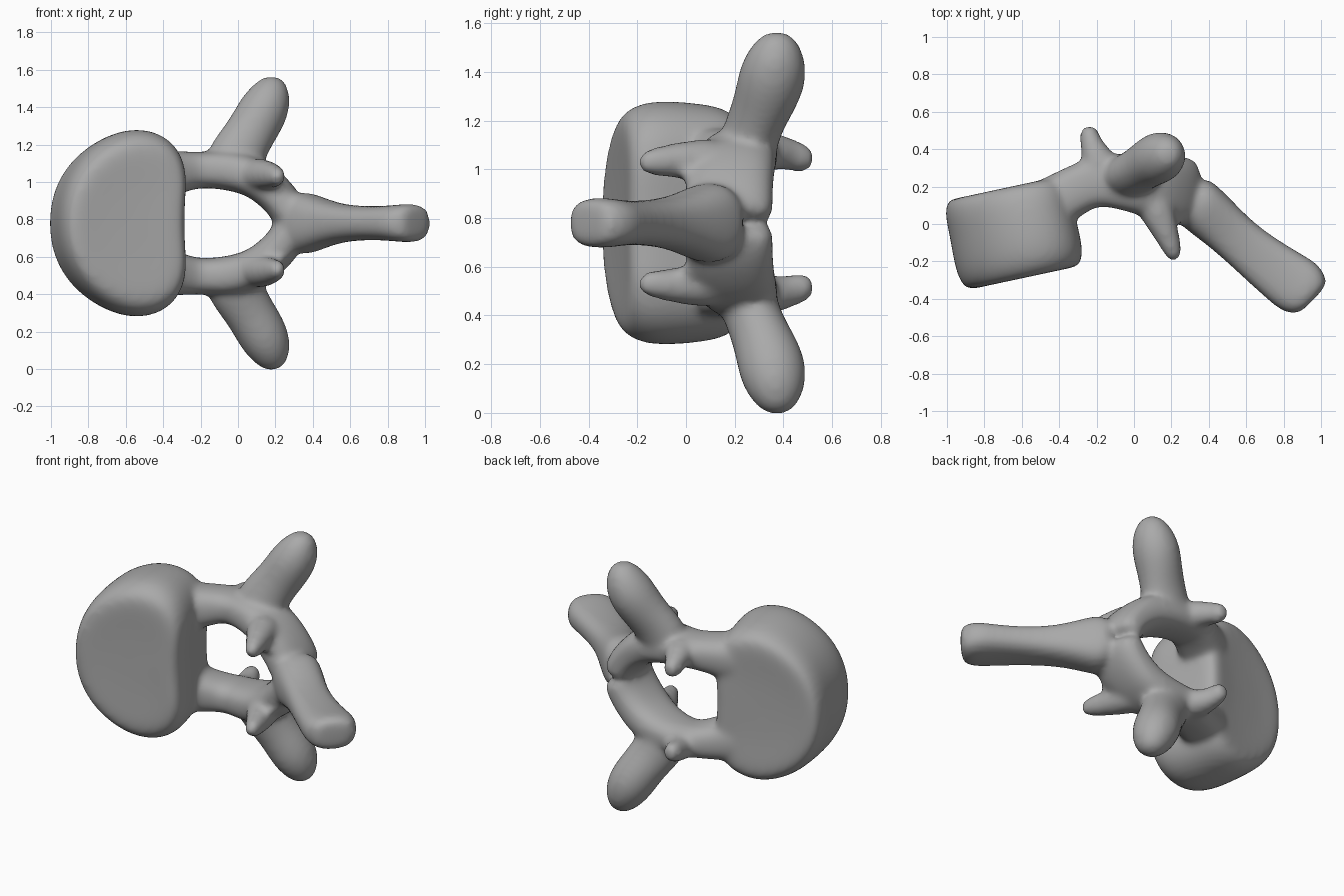
import bpy, bmesh, math
from mathutils import Vector

if "Cube" in bpy.data.objects:
    bpy.data.objects.remove(bpy.data.objects["Cube"])

MID = 0.78          # height of the mirror plane
bm = bmesh.new()


def skin(rings):
    """Join rings of points into a closed solid."""
    rows = [[bm.verts.new(p) for p in ring] for ring in rings]
    n = len(rows[0])
    for a, b in zip(rows, rows[1:]):
        for i in range(n):
            j = (i + 1) % n
            bm.faces.new((a[i], a[j], b[j], b[i]))
    bm.faces.new(rows[0])
    bm.faces.new(rows[-1])


def limb(path, side, power=2.0, flip=1, n=20):
    """Loft superellipses along (x, y, z, half width, half thickness)."""
    pts = [Vector(p[:3]) for p in path]
    rings = []
    for i, p in enumerate(path):
        t = (pts[min(i + 1, len(pts) - 1)] - pts[max(i - 1, 0)]).normalized()
        s = Vector(side)
        s = (s - t * s.dot(t)).normalized()
        o = t.cross(s)
        ring = []
        for k in range(n):
            a = math.tau * k / n
            c, d = math.cos(a), math.sin(a)
            u = math.copysign(abs(c) ** (2 / power), c) * p[3]
            v = math.copysign(abs(d) ** (2 / power), d) * p[4]
            q = pts[i] + s * u + o * v
            ring.append((q.x, q.y, MID + flip * q.z))
        rings.append(ring)
    skin(rings)


# Thick rounded disc with one flattened side
half = [(-.36, 0), (-.345, .14), (-.3, .26), (-.22, .37), (-.1, .46),
        (.04, .51), (.18, .495), (.285, .42), (.335, .29), (.325, .14), (.318, 0)]
outline = half + [(u, -w) for u, w in half[-2:0:-1]]
along, through = Vector((.98, .21, 0)), Vector((-.21, .98, 0))
centre = Vector((-.63, -.045, MID))
rings = []
for t, su, sw in [(-.24, .4, .4), (-.25, .8, .76), (-.235, .93, .89),
                  (-.16, 1, .985), (-.05, 1, 1), (.07, .985, .98),
                  (.17, .99, .95), (.235, .93, .88), (.25, .82, .76),
                  (.235, .4, .4)]:
    rings.append([centre + along * u * su + through * t + Vector((0, 0, w * sw))
                  for u, w in outline])
skin(rings)

# Long flat blade flaring out of the arch
limb([(.275, .165, 0, .13, .1), (.33, .115, 0, .145, .18),
      (.41, .045, 0, .14, .15), (.5, -.035, 0, .13, .115),
      (.6, -.125, 0, .13, .095), (.74, -.235, 0, .145, .09),
      (.85, -.315, 0, .16, .098), (.905, -.35, 0, .155, .105),
      (.95, -.385, 0, .125, .1), (.965, -.4, 0, .09, .075)],
     (.64, .77, 0), 2.6)

for f in (1, -1):
    # Bridge and sloping plate around the central opening
    limb([(-.55, .06, .24, .14, .16), (-.38, .14, .26, .14, .13),
          (-.28, .2, .28, .13, .105), (-.18, .235, .285, .14, .095),
          (-.04, .225, .285, .155, .11), (.1, .2, .245, .17, .11),
          (.2, .18, .16, .18, .105), (.265, .175, .08, .185, .1),
          (.29, .17, 0, .185, .095)], (0, 1, 0), 2.6, f)
    # Bulbous side process
    limb([(-.05, .24, .26, .13, .16), (0, .27, .38, .115, .15),
          (.065, .315, .48, .125, .135), (.13, .355, .59, .145, .14),
          (.172, .37, .68, .125, .12), (.19, .375, .75, .085, .08),
          (.195, .375, .785, .035, .035)], (0, 1, 0), 2, f)
    # Front-facing joint prong
    limb([(.08, .16, .25, .11, .1), (.135, .04, .26, .09, .085),
          (.18, -.07, .255, .065, .07), (.21, -.15, .25, .05, .055),
          (.223, -.195, .245, .03, .035)], (1, 0, 0), 2, f)
    # Small ridge beside the prong
    limb([(.18, .1, .19, .07, .05), (.24, -.02, .19, .04, .035)],
         (1, 0, 0), 2, f, 8)
    # Back-facing joint prong
    limb([(-.15, .24, .28, .13, .1), (-.195, .35, .3, .09, .08),
          (-.23, .43, .28, .06, .065), (-.241, .49, .26, .053, .06),
          (-.245, .525, .255, .03, .035)], (1, 0, 0), 2, f)

bmesh.ops.recalc_face_normals(bm, faces=bm.faces)
mesh = bpy.data.meshes.new("vertebra")
bm.to_mesh(mesh)
bm.free()
bone = bpy.data.objects.new("vertebra", mesh)
bpy.context.collection.objects.link(bone)

# Plain grey material
grey = bpy.data.materials.new("bone_grey")
grey.use_nodes = True
colour = (.4, .4, .4, 1)
grey.diffuse_color = colour
grey.node_tree.nodes["Principled BSDF"].inputs["Base Color"].default_value = colour
mesh.materials.append(grey)

# Round each part, fuse the overlaps and soften the joins
rounded = bone.modifiers.new("rounded", 'SUBSURF')
rounded.levels = rounded.render_levels = 2
fuse = bone.modifiers.new("fuse", 'REMESH')
fuse.mode = 'VOXEL'
fuse.voxel_size = .016
fuse.use_smooth_shade = True
soften = bone.modifiers.new("soften", 'SMOOTH')
soften.factor = .5
soften.iterations = 14
